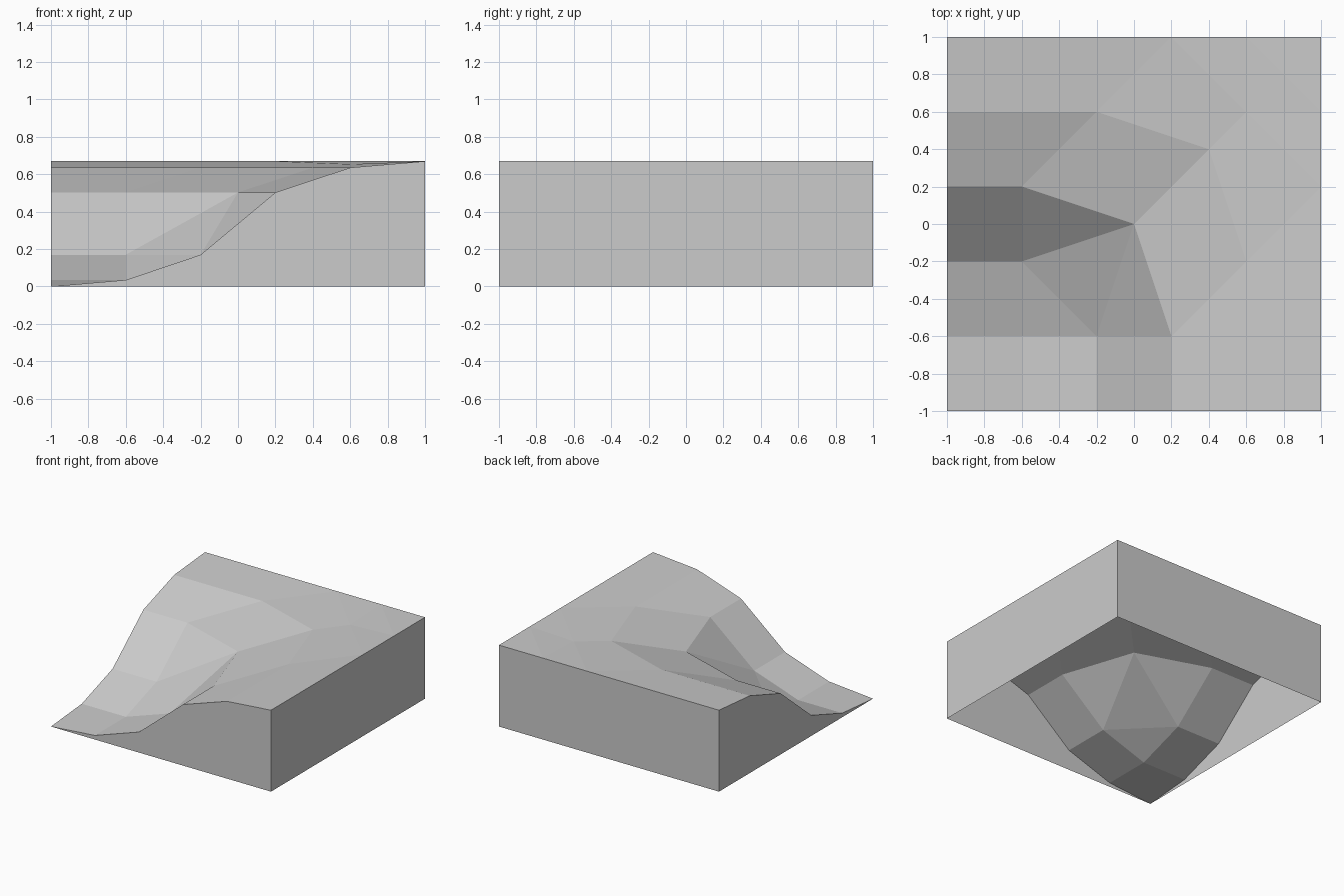
import bpy
import bmesh

cube = bpy.data.objects.get("Cube")
if cube:
    bpy.data.objects.remove(cube, do_unlink=True)

# Single flat colour
grey = bpy.data.materials.new("plain_grey")
grey.use_nodes = True
colour = (0.6, 0.6, 0.6, 1)
grey.diffuse_color = colour
grey.node_tree.nodes["Principled BSDF"].inputs["Base Color"].default_value = colour

# Heights of the contour steps, from the low corner to the plateau
FOOT, LOW, MID, HIGH, RIM = 0.034, 0.169, 0.502, 0.635, 0.669

# Contour points: edge of the tile first, then towards the diagonal
corner = (-1, -1, 0)
foot_edge, foot = (-1, -0.6, FOOT), (-0.6, -0.6, FOOT)
low_edge, low = (-1, -0.2, LOW), (-0.6, -0.2, LOW)
mid_edge, mid, centre = (-1, 0.2, MID), (-0.6, 0.2, MID), (0, 0, MID)
high_edge, high, crest = (-1, 0.6, HIGH), (-0.2, 0.6, HIGH), (0.4, 0.4, HIGH)
rim_edge, rim, dip = (-1, 1, RIM), (0.2, 1, RIM), (0.6, 0.6, 0.653)
tip, far_corner = (0.6, 1, RIM), (1, 1, RIM)


def swap(p):
    """Mirror a point across the diagonal of the tile."""
    return (p[1], p[0], p[2])


# Faces on one side of the diagonal
half = [
    (foot_edge, foot, low, low_edge),
    (low_edge, low, mid, mid_edge),
    (low, centre, mid),
    (mid_edge, mid, high, high_edge),
    (mid, centre, crest, high),
    (high_edge, high, rim, rim_edge),
    (high, crest, dip, rim),
    (rim, dip, tip),
]
# Faces that straddle the diagonal
middle = [
    (corner, swap(foot_edge), foot, foot_edge),
    (foot, swap(low), low),
    (low, swap(low), centre),
    (dip, swap(tip), tip),
    (tip, swap(tip), far_corner),
]


def make_object(name, faces, facing):
    """Build a flat-shaded mesh, turning each face by the given test."""
    bm = bmesh.new()
    for points in faces:
        bm.faces.new([bm.verts.new(p) for p in points])
    bmesh.ops.remove_doubles(bm, verts=bm.verts, dist=0.0005)
    bm.normal_update()
    for f in bm.faces:
        if facing(f) < 0:
            f.normal_flip()
    mesh = bpy.data.meshes.new(name)
    bm.to_mesh(mesh)
    bm.free()
    mesh.materials.append(grey)
    obj = bpy.data.objects.new(name, mesh)
    bpy.context.collection.objects.link(obj)
    return obj


# Sloping ground, rising away from the low corner
mirrored = [tuple(swap(p) for p in face) for face in half]
make_object("sloping_ground", half + mirrored + middle, lambda f: f.normal.z)

# Side walls, dropped from the ground's outline; the underside stays open
side = [corner, foot_edge, low_edge, mid_edge, high_edge, rim_edge]
back = [rim_edge, rim, tip, far_corner]
walls = []
for path in (side, back):
    for a, b in zip(path, path[1:]):
        base_a, base_b = (a[0], a[1], 0), (b[0], b[1], 0)
        wall = (base_b, b, base_a) if a == corner else (base_a, base_b, b, a)
        walls += [wall, tuple(swap(p) for p in wall)]


def outward(face):
    c = face.calc_center_median()
    return face.normal.x * c.x + face.normal.y * c.y


make_object("side_walls", walls, outward)
